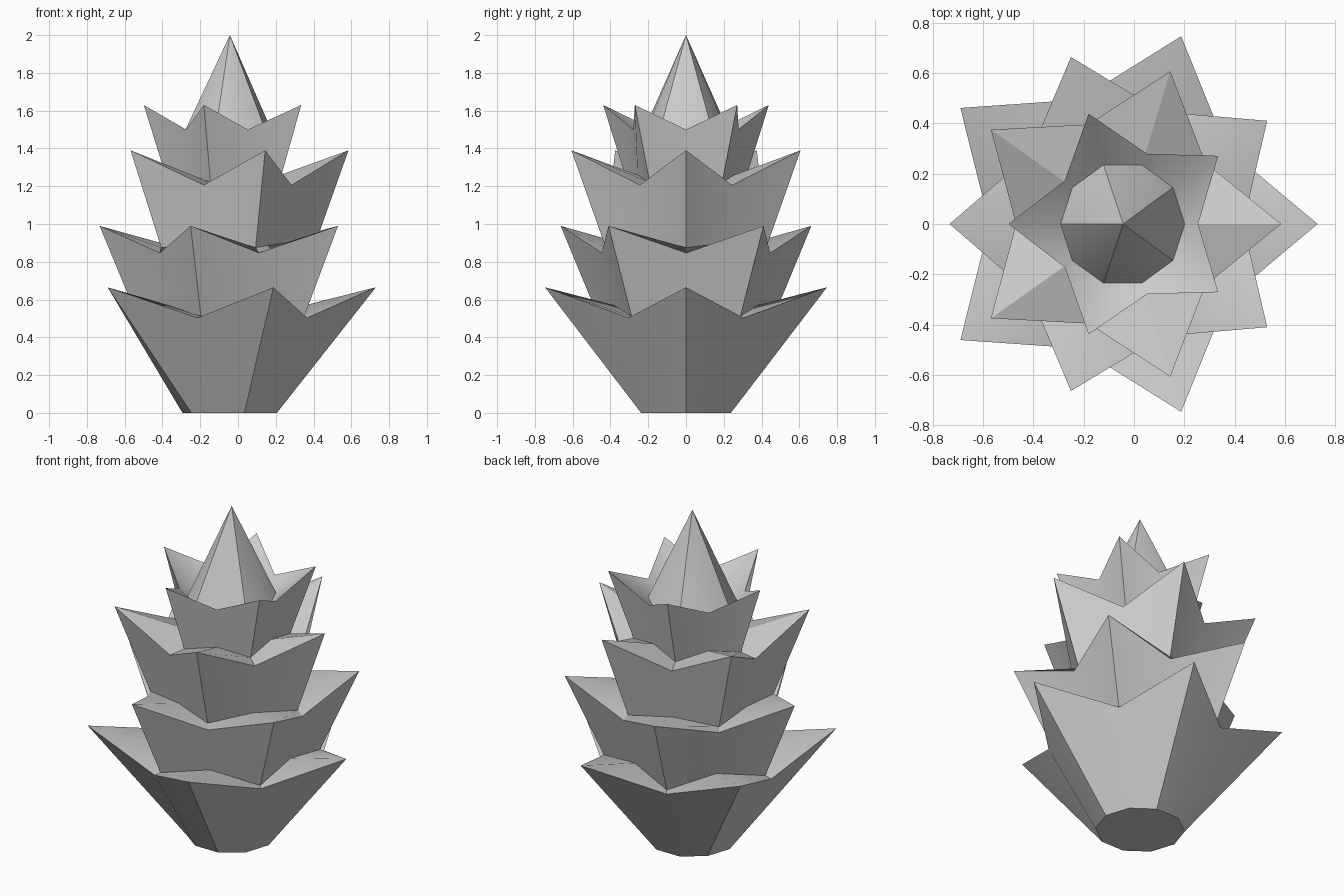
import bpy, bmesh, math

if "Cube" in bpy.data.objects:
    bpy.data.objects.remove(bpy.data.objects["Cube"])

SIDES = 10
bm = bmesh.new()


def ring(cx, even, odd):
    """Ten-point ring; even and odd spokes each get (radius, z)."""
    verts = []
    for i in range(SIDES):
        r, z = even if i % 2 == 0 else odd
        a = math.tau * i / SIDES
        verts.append(bm.verts.new((cx + r * math.cos(a), r * math.sin(a), z)))
    return verts


def bridge(lower, upper):
    for i in range(SIDES):
        j = (i + 1) % SIDES
        bm.faces.new((lower[i], lower[j], upper[j], upper[i]))


# Each tier: (centre x, tip), (centre x, valley), inner ring at tip, inner ring at valley
tiers = [
    (-0.055, (0.785, 0.665), (0.52, 0.503), (0.40, 0.57), (0.49, 0.512)),
    (-0.035, (0.698, 0.99), (0.469, 0.847), (0.365, 0.90), (0.447, 0.875)),
    (-0.053, (0.638, 1.39), (0.416, 1.206), (0.27, 1.26), (0.326, 1.22)),
    (-0.038, (0.461, 1.63), (0.293, 1.50), (0.247, 1.47), (0.247, 1.44)),
]

# Flat base
current = ring(-0.044, (0.25, 0), (0.25, 0))
bm.faces.new(list(reversed(current)))

# Flaring leaf tiers, tips alternating between even and odd spokes
for n, (cx, tip, valley, in_tip, in_valley) in enumerate(tiers):
    rim = (tip, valley) if n % 2 == 0 else (valley, tip)
    inner = (in_tip, in_valley) if n % 2 == 0 else (in_valley, in_tip)
    outer_ring = ring(cx, *rim)
    inner_ring = ring(-0.045, *inner)
    bridge(current, outer_ring)
    bridge(outer_ring, inner_ring)
    current = inner_ring

# Pointed bud on top
apex = bm.verts.new((-0.043, 0, 2.0))
for i in range(SIDES):
    bm.faces.new((current[i], current[(i + 1) % SIDES], apex))

bmesh.ops.recalc_face_normals(bm, faces=bm.faces)
mesh = bpy.data.meshes.new("leafy_plant")
bm.to_mesh(mesh)
bm.free()
plant = bpy.data.objects.new("leafy_plant", mesh)
bpy.context.collection.objects.link(plant)

bpy.context.view_layer.objects.active = plant
plant.select_set(True)
bpy.ops.object.shade_smooth_by_angle(angle=math.radians(30))
